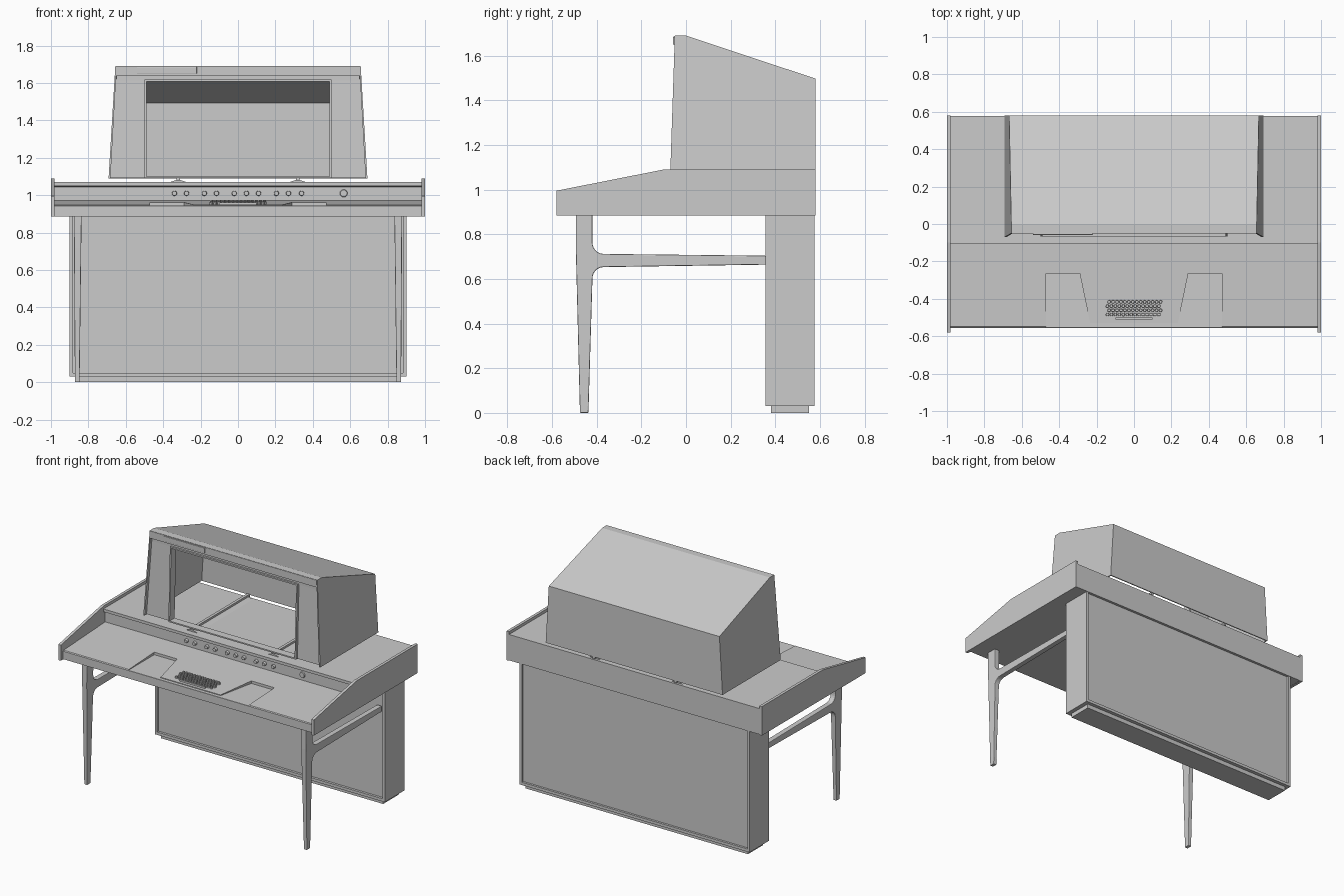
import bpy, bmesh, math
from mathutils import Matrix

if "Cube" in bpy.data.objects:
    bpy.data.objects.remove(bpy.data.objects["Cube"])


def finish(name, bm, bevel=0.0, solid=0.0):
    bmesh.ops.recalc_face_normals(bm, faces=bm.faces)
    me = bpy.data.meshes.new(name)
    bm.to_mesh(me)
    bm.free()
    ob = bpy.data.objects.new(name, me)
    bpy.context.collection.objects.link(ob)
    if solid:
        m = ob.modifiers.new("thickness", 'SOLIDIFY')
        m.thickness, m.offset = solid, -1
    if bevel:
        m = ob.modifiers.new("bevel", 'BEVEL')
        m.width, m.segments = bevel, 2
    return ob


def box(name, x, y, z, bevel=0.0):
    """Box from (min, max) pairs."""
    bm = bmesh.new()
    bmesh.ops.create_cube(bm, size=1)
    for v in bm.verts:
        v.co = [a[0] if c < 0 else a[1] for a, c in zip((x, y, z), v.co)]
    return finish(name, bm, bevel)


def prism(name, yz, xa, xb, bevel=0.0):
    """Side profile extruded across x; xa and xb give x at height z."""
    bm = bmesh.new()
    a = [bm.verts.new((xa(z), y, z)) for y, z in yz]
    b = [bm.verts.new((xb(z), y, z)) for y, z in yz]
    bm.faces.new(a)
    bm.faces.new(b[::-1])
    for i in range(len(yz)):
        j = (i + 1) % len(yz)
        bm.faces.new((a[i], b[i], b[j], a[j]))
    return finish(name, bm, bevel)


def arc(cy, cz, r, a0, a1, n=6):
    return [(cy + r * math.cos(math.radians(a0 + (a1 - a0) * i / n)),
             cz + r * math.sin(math.radians(a0 + (a1 - a0) * i / n))) for i in range(n + 1)]


def knob(name, x, z, y, r, depth):
    bm = bmesh.new()
    bmesh.ops.create_cone(bm, cap_ends=True, segments=16, radius1=r, radius2=r * 0.85, depth=depth,
                          matrix=Matrix.Translation((x, y, z)) @ Matrix.Rotation(math.pi / 2, 4, 'X'))
    return finish(name, bm)


# Desk body with sloping writing surface and upright control panel
desk = prism("desk_body", [(-0.555, 0.887), (0.578, 0.887), (0.578, 1.07), (-0.105, 1.07), (-0.105, 1.05),
                           (-0.085, 1.045), (-0.085, 0.971), (-0.549, 0.948), (-0.555, 0.943)],
             lambda z: -0.982, lambda z: 0.982)

# Shallow recesses either side of the keyboard
bm = bmesh.new()
outline = [(-0.47, -0.265), (-0.29, -0.265), (-0.235, -0.53), (0.235, -0.53), (0.29, -0.265),
           (0.47, -0.265), (0.47, -0.6), (-0.47, -0.6)]
f = bm.faces.new([bm.verts.new((x, y, 0.944)) for x, y in outline])
ext = bmesh.ops.extrude_face_region(bm, geom=[f])
bmesh.ops.translate(bm, vec=(0, 0, 0.05), verts=[v for v in ext["geom"] if isinstance(v, bmesh.types.BMVert)])
cutter = finish("recess_cutter", bm)
cutter.hide_render = True
cutter.hide_set(True)
m = desk.modifiers.new("recess", 'BOOLEAN')
m.operation, m.solver, m.object = 'DIFFERENCE', 'EXACT', cutter

# Keyboard: staggered round keys and a space bar
bm = bmesh.new()
for row in range(4):
    y = -0.484 + row * 0.0225
    for col in range(14):
        x = (col - 6.5) * 0.0212 + (row % 2 - 0.5) * 0.009
        bmesh.ops.create_cone(bm, cap_ends=True, segments=8, radius1=0.0095, radius2=0.008, depth=0.018,
                              matrix=Matrix.Translation((x, y, 0.957 + row * 0.003)))
finish("keyboard_keys", bm)
box("space_bar", (-0.1, 0.1), (-0.511, -0.5), (0.94, 0.962))

# Control knobs and key switch
for x in (-0.34, -0.275, -0.18, -0.115, -0.02, 0.045, 0.11, 0.205, 0.27, 0.34):
    knob("control_knob", x, 1.01, -0.092, 0.014, 0.02)
knob("key_switch", 0.565, 1.01, -0.088, 0.021, 0.01)

# Tapered hood side width by height
def hood_x(z):
    return 0.692 - (z - 1.09) * 0.06

def front_y(z):
    return -0.07 + (z - 1.09) * 0.0333

# Mirrored side parts
for s, side in ((-1, "left"), (1, "right")):
    # Desk end panels
    prism(side + "_end_panel", [(-0.58, 0.885), (0.58, 0.885), (0.58, 1.09), (-0.10, 1.09), (-0.58, 0.995)],
          lambda z: s * 0.98, lambda z: s * 1.0)
    # Tapered leg with filleted arm running back to the pedestal
    leg = ([(-0.475, 0), (-0.437, 0), (-0.419, 0.60)] + arc(-0.369, 0.603, 0.05, 180, 90)[1:]
           + [(0.358, 0.664), (0.358, 0.704)] + arc(-0.369, 0.762, 0.05, 270, 180)
           + [(-0.419, 0.888), (-0.493, 0.888), (-0.493, 0.72)])
    prism(side + "_leg_frame", leg, lambda z: s * (0.847 - 0.012 * z), lambda z: s * (0.872 + 0.006 * z), 0.004)
    # Pedestal end board
    box(side + "_pedestal_side", sorted((s * 0.882, s * 0.9)), (0.355, 0.575), (0.03, 0.888))
    # Runner lifting the hood off the desk
    prism(side + "_hood_runner", [(-0.06, 1.068), (0.56, 1.068), (0.56, 1.082), (-0.06, 1.082)],
          lambda z: s * (0.37 - (z - 1.068) * 3), lambda z: s * (0.27 + (z - 1.068) * 3))
    prism(side + "_runner_post", [(-0.03, 1.075), (0.575, 1.075), (0.575, 1.095), (-0.03, 1.095)],
          lambda z: s * 0.31, lambda z: s * 0.33)

# Pedestal core, bottom board and plinth
box("pedestal_panel", (-0.885, 0.885), (0.372, 0.56), (0.04, 0.888))
box("pedestal_bottom", (-0.885, 0.885), (0.355, 0.575), (0.03, 0.05))
box("plinth", (-0.87, 0.87), (0.38, 0.55), (0, 0.032))

# Hood shell, open at front and bottom
bm = bmesh.new()
prof = [(-0.07, 1.09), (-0.05, 1.69), (0.0, 1.69), (0.58, 1.497), (0.58, 1.09)]
L = [bm.verts.new((-hood_x(z), y, z)) for y, z in prof]
R = [bm.verts.new((hood_x(z), y, z)) for y, z in prof]
bm.faces.new(L)
bm.faces.new(R[::-1])
for i in (1, 2, 3):
    bm.faces.new((L[i], R[i], R[i + 1], L[i + 1]))
finish("hood_shell", bm, solid=0.01)


def frame(name, outer, inner, dy, depth):
    """Rectangular frame (half widths at bottom/top, z0, z1) on the sloping hood front."""
    bm = bmesh.new()
    rings = []
    for wb, wt, z0, z1 in (outer, inner):
        rings.append([(-wb, z0), (wb, z0), (wt, z1), (-wt, z1)])
    fr = [[bm.verts.new((x, front_y(z) + dy, z)) for x, z in r] for r in rings]
    bk = [[bm.verts.new((x, front_y(z) + dy + depth, z)) for x, z in r] for r in rings]
    for i in range(4):
        j = (i + 1) % 4
        for a, b in ((fr[0], fr[1]), (fr[1], bk[1]), (bk[1], bk[0]), (bk[0], fr[0])):
            bm.faces.new((a[i], a[j], b[j], b[i]))
    return finish(name, bm)


# Recessed hood front, window trim and header band
frame("hood_front", (0.684, 0.653, 1.092, 1.62), (0.495, 0.495, 1.10, 1.612), 0.022, 0.03)
frame("window_trim", (0.499, 0.499, 1.092, 1.618), (0.489, 0.489, 1.101, 1.608), 0.004, 0.055)
box("header_backing", (-0.65, 0.65), (-0.035, -0.01), (1.612, 1.645))
box("header_band", (-0.652, 0.652), (-0.052, -0.005), (1.638, 1.688))
box("header_plate", (-0.54, -0.22), (-0.058, -0.045), (1.65, 1.685), 0.002)
